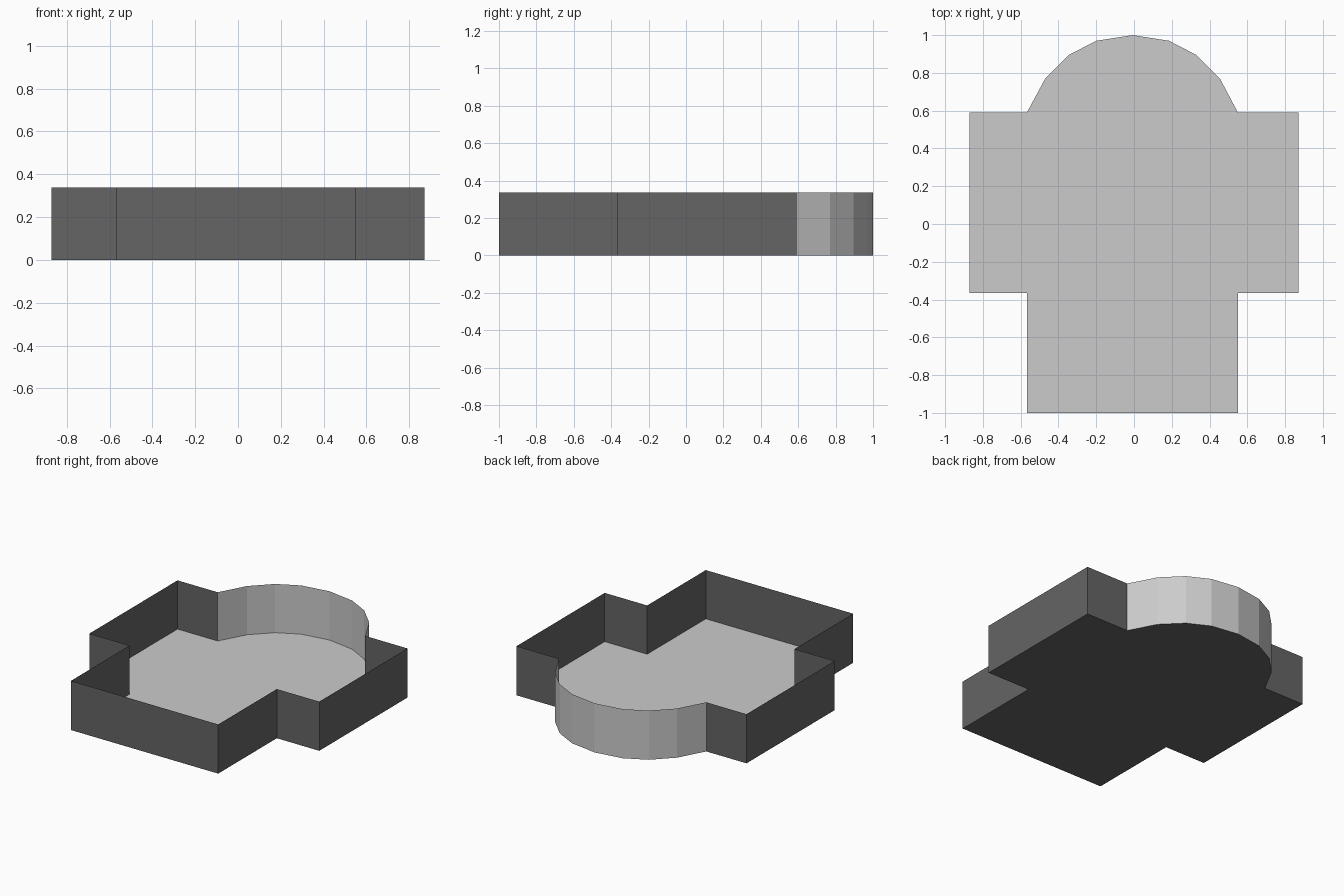
import bpy

if "Cube" in bpy.data.objects:
    bpy.data.objects.remove(bpy.data.objects["Cube"])

H = 0.337   # wall height
LIFT = 0.003  # floor sits just above the underside

# Curved bay, from right to left
bay = [(0.55, 0.59), (0.455, 0.77), (0.33, 0.895), (0.185, 0.97), (-0.007, 1.0),
       (-0.2, 0.97), (-0.345, 0.895), (-0.47, 0.77), (-0.567, 0.59)]
# Straight walls, counter-clockwise from the bay's left end to its right end
straight = [(-0.567, 0.59), (-0.872, 0.59), (-0.872, -0.365), (-0.567, -0.365),
            (-0.567, -1.0), (0.55, -1.0), (0.55, -0.365), (0.872, -0.365),
            (0.872, 0.59), (0.55, 0.59)]
outline = straight[:-1] + bay[:-1]

dark = bpy.data.materials.new("dark_grey")
dark.diffuse_color = (0.13, 0.13, 0.13, 1)
dark.use_nodes = True
dark.node_tree.nodes["Principled BSDF"].inputs["Base Color"].default_value = dark.diffuse_color


def make(name, verts, faces, mat=None):
    mesh = bpy.data.meshes.new(name)
    mesh.from_pydata(verts, [], faces)
    if mat:
        mesh.materials.append(mat)
    obj = bpy.data.objects.new(name, mesh)
    bpy.context.collection.objects.link(obj)
    return obj


def wall(name, path, mat=None):
    """Thin open wall raised along a path, facing outward."""
    n = len(path)
    verts = [(x, y, z) for z in (0, H) for x, y in path]
    faces = [(i, i + 1, n + i + 1, n + i) for i in range(n - 1)]
    return make(name, verts, faces, mat)


# Perimeter walls, open at the top
wall("curved_wall", bay)
wall("straight_walls", straight, dark)

# Light floor above, dark underside below
n = len(outline)
make("floor", [(x, y, LIFT) for x, y in outline], [tuple(range(n))])
make("underside", [(x, y, 0) for x, y in outline], [tuple(reversed(range(n)))], dark)
